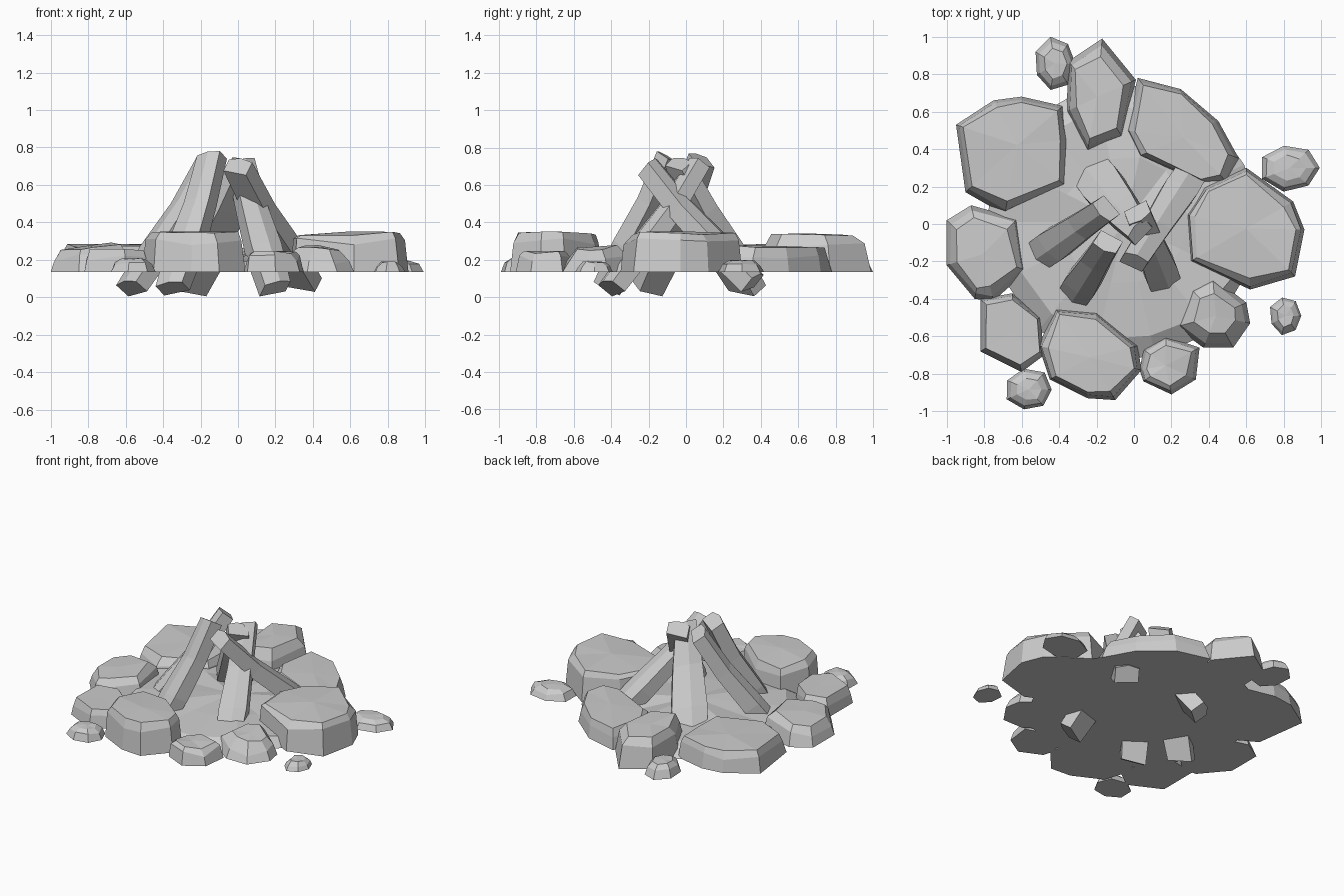
import bpy, bmesh, math, random
from mathutils import Vector

if "Cube" in bpy.data.objects:
    bpy.data.objects.remove(bpy.data.objects["Cube"])

random.seed(4)
GROUND = 0.135


def loft(name, rings, apex=None):
    """Skin a stack of equal-length rings; cap flat, or fan the top to an apex."""
    bm = bmesh.new()
    loops = [[bm.verts.new(p) for p in r] for r in rings]
    n = len(loops[0])
    for a, b in zip(loops, loops[1:]):
        for i in range(n):
            j = (i + 1) % n
            bm.faces.new((a[i], a[j], b[j], b[i]))
    bm.faces.new(loops[0][::-1])
    if apex is None:
        bm.faces.new(loops[-1])
    else:
        c = bm.verts.new(apex)
        for i in range(n):
            bm.faces.new((loops[-1][i], loops[-1][(i + 1) % n], c))
    bmesh.ops.recalc_face_normals(bm, faces=bm.faces)
    me = bpy.data.meshes.new(name)
    bm.to_mesh(me)
    bm.free()
    ob = bpy.data.objects.new(name, me)
    bpy.context.collection.objects.link(ob)
    return ob


def stone(name, outline, top, scale=0.8, shoulder=0.65, slope=(0, 0), jit=0.02):
    """Flat-bottomed boulder: outline, steep side, chamfer, nearly flat top."""
    cx = sum(p[0] for p in outline) / len(outline)
    cy = sum(p[1] for p in outline) / len(outline)
    h = top - GROUND

    def ring(s, f, ds, dz):
        pts = []
        for x, y in outline:
            k = s + random.uniform(-ds, ds)
            dx, dy = (x - cx) * k, (y - cy) * k
            z = GROUND + f * (h + slope[0] * dx + slope[1] * dy)
            pts.append((cx + dx, cy + dy, z + random.uniform(-dz, dz)))
        return pts

    mid = scale * .35 + .64
    return loft(name, [ring(1, 0, 0, 0), ring(mid, shoulder, .02, jit),
                       ring(scale, 0.95, .05, jit * .5)], (cx, cy, top))


# Ring of large stones
stone("stone_back_left", [(-.95, .53), (-.75, .66), (-.6, .68), (-.38, .63),
      (-.35, .45), (-.36, .2), (-.69, .05), (-.9, .17)], .285, .84)
stone("stone_back", [(-.17, .99), (.01, .77), (-.06, .46), (-.25, .38),
      (-.36, .6), (-.35, .87)], .34, .72, .7)
stone("stone_back_right", [(.02, .78), (.25, .72), (.45, .55), (.56, .35),
      (.5, .22), (.37, .21), (.02, .36), (-.05, .5)], .275, .85)
stone("stone_right", [(.28, .05), (.37, .2), (.6, .3), (.85, .12), (.91, -.03),
      (.86, -.28), (.62, -.35), (.3, -.2)], .352, .84, .75)
stone("stone_left", [(-1, .02), (-.87, .1), (-.62, .03), (-.57, -.25),
      (-.75, -.41), (-.85, -.4), (-1, -.22)], .275, .72, slope=(.15, .05))
stone("stone_front_left", [(-.82, -.4), (-.65, -.37), (-.5, -.5), (-.48, -.7),
      (-.6, -.79), (-.82, -.68)], .255, .84)
stone("stone_front", [(-.42, -.45), (-.2, -.47), (.02, -.65), (.04, -.78),
      (-.1, -.94), (-.25, -.93), (-.45, -.83), (-.51, -.65)], .352, .83, .75)
stone("stone_front_small", [(.03, -.78), (.05, -.67), (.17, -.6), (.35, -.66),
      (.33, -.83), (.2, -.91), (.05, -.84)], .245, .72)
stone("stone_front_right", [(.22, -.55), (.3, -.34), (.42, -.28), (.6, -.42),
      (.62, -.53), (.53, -.66), (.37, -.66)], .27, .58, .5, slope=(-.1, .1))

# Loose pebbles outside the ring
for i, (x, y, rx, ry, top) in enumerate([(-.42, .855, .115, .145, .22),
                                         (.835, .3, .165, .13, .2),
                                         (.81, -.49, .09, .105, .19),
                                         (-.56, -.885, .13, .115, .21)]):
    pts = [(x + rx * math.cos(a) * k, y + ry * math.sin(a) * k)
           for a, k in ((math.tau * j / 7, random.uniform(.92, 1.04)) for j in range(7))]
    stone("pebble_%d" % i, pts, top, .55, .6, jit=.008)

# Ash bed under everything, banked up against the stones
rings = []
for r, z in ((.73, GROUND), (.62, .21), (.34, .215)):
    ring = []
    for j in range(14):
        a = math.tau * j / 14
        k = r * random.uniform(.96, 1.05)
        dz = 0 if z == GROUND else random.uniform(-.025, .025)
        ring.append((k * math.cos(a) - .05, k * math.sin(a) + .01, z + dz))
    rings.append(ring)
loft("ash_bed", rings, (-.05, 0, .23))


# Leaning logs: five-sided, slightly bowed, wider towards the foot
def log(name, foot, tip, w=.155, t=.12, bow=.02, taper=.85):
    foot, tip = Vector(foot), Vector(tip)
    axis = (tip - foot).normalized()
    side = axis.cross(Vector((0, 0, 1))).normalized()
    up = side.cross(axis)
    section = [(-.5, -.5), (.5, -.45), (.5, .35), (.05, .55), (-.5, .4)]
    rings = []
    for f, s, b in ((0, 1, 0), (.32, 1.15, -.5), (.66, .95, -1), (1, taper, 0)):
        c = foot.lerp(tip, f) + up * b * bow
        rings.append([c + side * (u * w * s) + up * (v * t * (s + .85) / 2) + axis * (u * .03)
                      for u, v in section])
    return loft(name, rings)


log("log_left", (-.57, -.21, .05), (-.15, .08, .735))
log("log_front_left", (-.35, -.43, .05), (-.14, -.1, .75))
log("log_front_right", (.2, -.4, .05), (.02, .06, .71))
log("log_back_right", (.36, .36, .08), (.0, -.2, .7))
log("log_back_left", (-.27, .33, .05), (.03, -.04, .715), w=.2, taper=.65)
